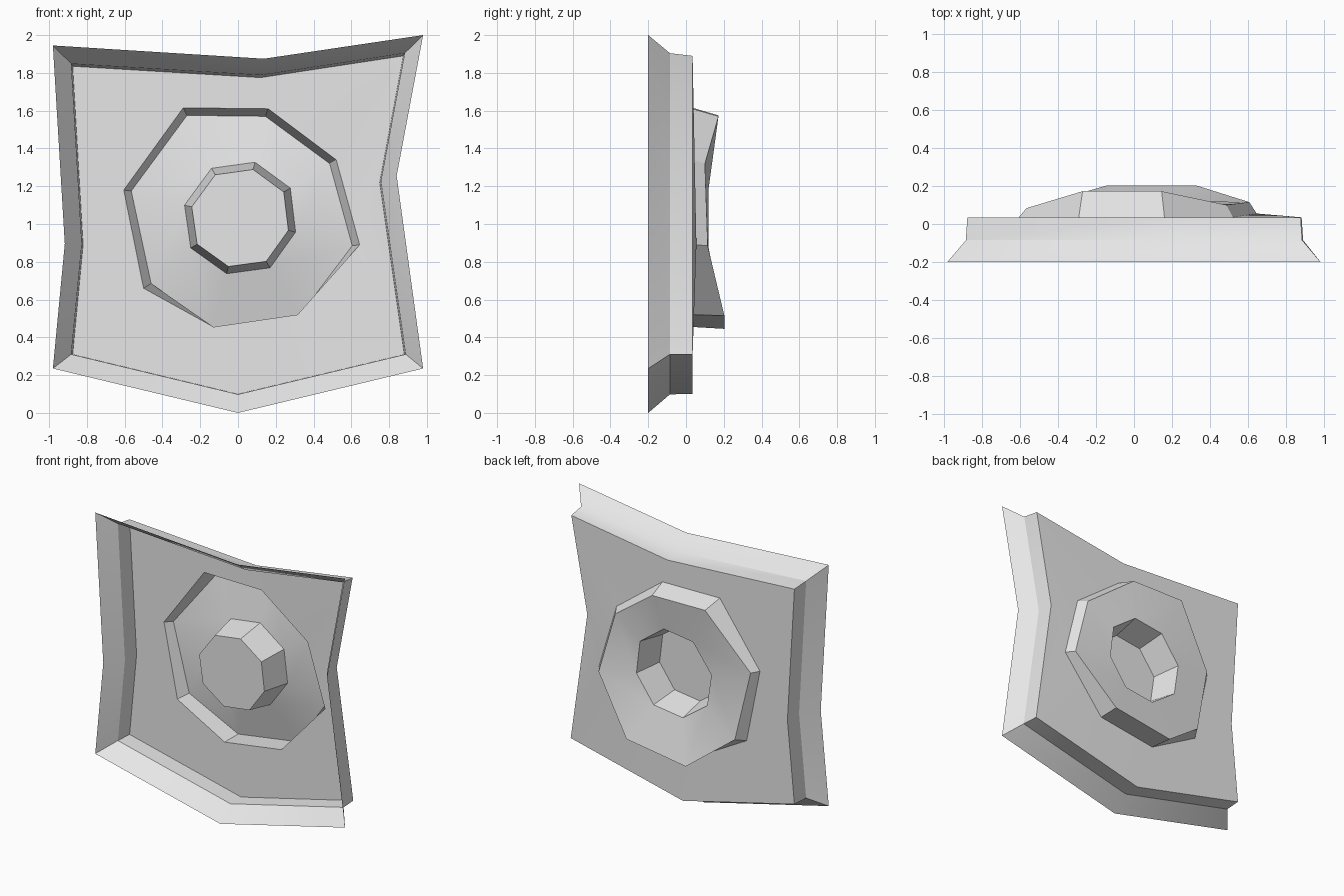
import bpy
import bmesh
import math

# Remove the default cube only
cube = bpy.data.objects.get("Cube")
if cube:
    bpy.data.objects.remove(cube, do_unlink=True)

# Single plain material
grey = bpy.data.materials.new("light_grey")
grey.use_nodes = True
colour = (0.8, 0.8, 0.8, 1.0)
grey.diffuse_color = colour
shader = next(n for n in grey.node_tree.nodes if n.type == "BSDF_PRINCIPLED")
shader.inputs["Base Color"].default_value = colour


def flat_ring(depth, points):
    """Place an (x, z) outline at a constant depth."""
    return [(x, depth, z) for x, z in points]


def scaled_ring(ring, depth, factor, centre_x, centre_z):
    """Copy an outline to a new depth, scaled about a centre."""
    return [(centre_x + (x - centre_x) * factor, depth,
             centre_z + (z - centre_z) * factor) for x, y, z in ring]


def loft(name, rings, capped=False):
    """Join successive outlines with bands of quads, facing the front."""
    bm = bmesh.new()
    loops = [[bm.verts.new(point) for point in ring] for ring in rings]
    for outer, inner in zip(loops, loops[1:]):
        count = len(outer)
        for i in range(count):
            j = (i + 1) % count
            bm.faces.new((outer[i], inner[i], inner[j], outer[j]))
    if capped:
        bm.faces.new(reversed(loops[-1]))
    mesh = bpy.data.meshes.new(name)
    bm.to_mesh(mesh)
    bm.free()
    mesh.materials.append(grey)
    part = bpy.data.objects.new(name, mesh)
    bpy.context.collection.objects.link(part)
    bpy.ops.object.select_all(action="DESELECT")
    part.select_set(True)
    bpy.context.view_layer.objects.active = part
    bpy.ops.object.shade_smooth_by_angle(angle=math.radians(30))
    return part


# Outlines all run clockwise from the upper left corner
flange_edge = flat_ring(-0.2, [
    (-.98, 1.945), (.137, 1.875), (.98, 2), (.84, 1.255),
    (.98, .235), (0, 0), (-.98, .235), (-.917, .895)])
panel_edge = flat_ring(0.035, [
    (-.875, 1.835), (.12, 1.775), (.875, 1.89), (.75, 1.22),
    (.88, .31), (0, .1), (-.875, .31), (-.82, .89)])
wall_edge = scaled_ring(panel_edge, -0.085, 1.009, 0, 0.3)

# Recess outline in the panel, slightly raised at the right hand corner
recess_edge = flat_ring(0.035, [
    (-.29, 1.615), (.16, 1.61), (.52, 1.34), (.644, .89),
    (.315, .52), (-.13, .455), (-.5, .66), (-.605, 1.18)])
recess_edge[3] = (.644, .055, .89)

# Back rim of the recess, warped in depth
recess_rim = [
    (-.27, .172, 1.575), (.145, .172, 1.57), (.485, .1, 1.32),
    (.605, .115, .885), (.325, .203, .515), (-.14, .203, .445),
    (-.46, .11, .685), (-.565, .083, 1.175)]

# Centre boss, tapering toward the front
boss_base = flat_ring(0.12, [
    (-.14, 1.295), (.09, 1.327), (.277, 1.19), (.305, .957),
    (.17, .768), (-.06, .737), (-.25, .873), (-.283, 1.1)])
boss_tip = scaled_ring(boss_base, -0.085, 0.87, 0.01, 1.03)

# Tray sides, back panel, dished recess and boss
loft("tray_flange", [flange_edge, wall_edge, panel_edge])
loft("back_panel", [panel_edge, recess_edge])
loft("recess_wall", [recess_edge, recess_rim])
loft("recess_dish", [recess_rim, boss_base])
loft("centre_boss", [boss_base, boss_tip], capped=True)
